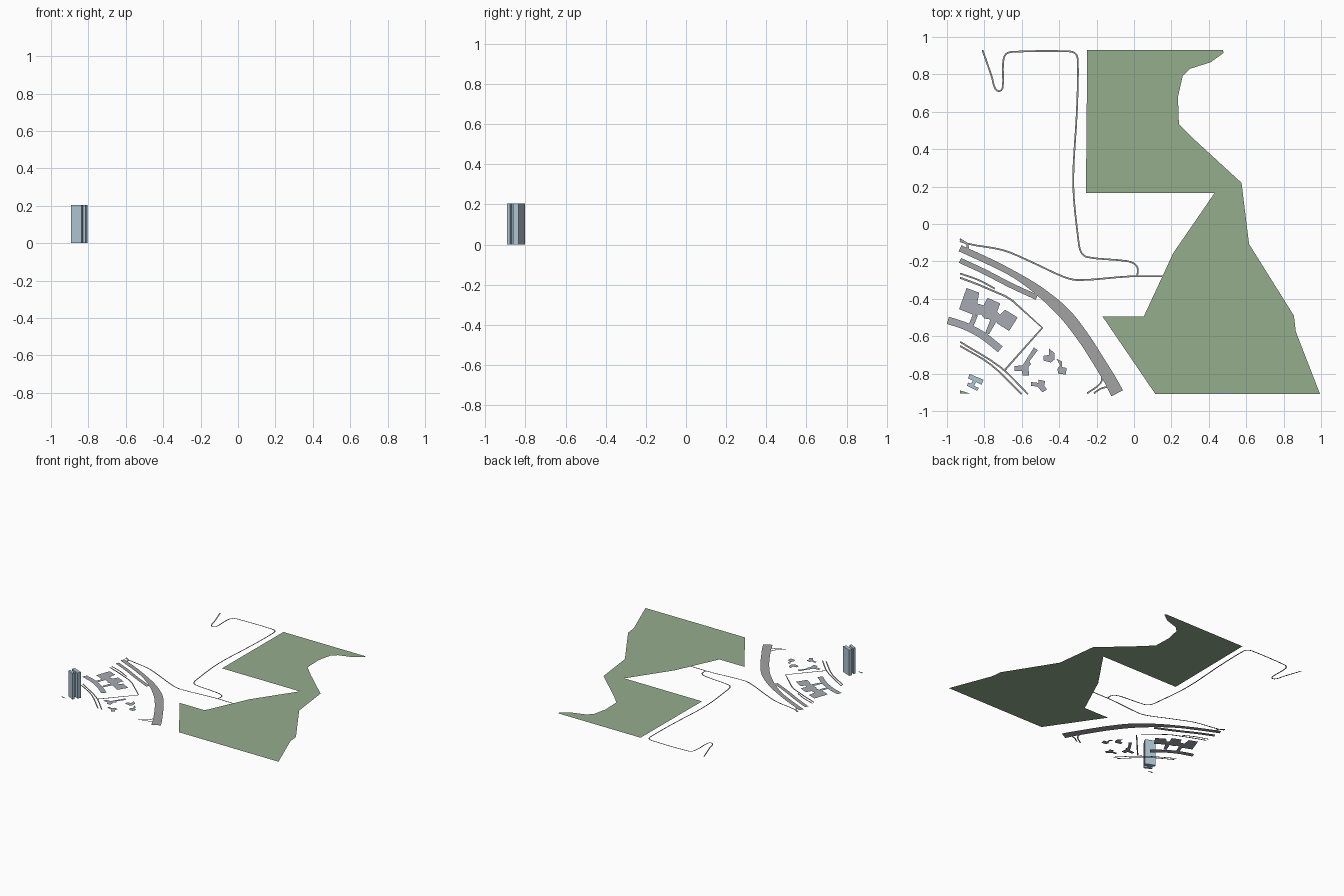
import bpy, bmesh
from mathutils import Vector

if "Cube" in bpy.data.objects:
    bpy.data.objects.remove(bpy.data.objects["Cube"])


def material(name, rgb):
    m = bpy.data.materials.new(name)
    m.diffuse_color = (*rgb, 1)
    m.use_nodes = True
    m.node_tree.nodes["Principled BSDF"].inputs["Base Color"].default_value = m.diffuse_color
    return m


GREEN = material("grass", (0.30, 0.42, 0.27))
GREY = material("asphalt", (0.36, 0.36, 0.37))
STONE = material("paving", (0.38, 0.41, 0.45))
GLASS = material("glass", (0.42, 0.56, 0.66))
WATER = material("water", (0.25, 0.42, 0.75))


def finish(name, bm, mat):
    me = bpy.data.meshes.new(name)
    bm.to_mesh(me)
    bm.free()
    ob = bpy.data.objects.new(name, me)
    me.materials.append(mat)
    bpy.context.collection.objects.link(ob)
    return ob


def plate(name, pts, mat, height=0.0, z=0.0):
    """Flat outline, extruded to a closed solid when height is given."""
    bm = bmesh.new()
    f = bm.faces.new([bm.verts.new((x, y, z)) for x, y in pts])
    f.normal_update()
    if f.normal.z < 0:
        f.normal_flip()
    if height:
        base = f.copy()
        base.normal_flip()
        r = bmesh.ops.extrude_face_region(bm, geom=[f])
        top = [v for v in r["geom"] if isinstance(v, bmesh.types.BMVert)]
        bmesh.ops.translate(bm, verts=top, vec=(0, 0, height))
        bmesh.ops.remove_doubles(bm, verts=bm.verts, dist=1e-5)
        bmesh.ops.recalc_face_normals(bm, faces=bm.faces)
    return finish(name, bm, mat)


def ribbon(name, pts, width=0.009, steps=4, mat=GREY):
    """Flat road along a smooth path; width is a number or one per point."""
    ws = width if isinstance(width, list) else [width] * len(pts)
    p = [Vector((x, y, w)) for (x, y), w in zip(pts, ws)]
    ext = [2 * p[0] - p[1]] + p + [2 * p[-1] - p[-2]]
    path = []
    for i in range(1, len(ext) - 2):
        a, b, c, d = ext[i - 1:i + 3]
        # tangents limited to the local span so tight corners do not overshoot
        span = (c - b).length
        t0 = (c - a).normalized() * span if steps > 1 else c - b
        t1 = (d - b).normalized() * span if steps > 1 else c - b
        for k in range(steps):
            t = k / steps
            path.append((2*t**3 - 3*t*t + 1) * b + (t**3 - 2*t*t + t) * t0
                        + (3*t*t - 2*t**3) * c + (t**3 - t*t) * t1)
    path.append(p[-1])
    bm = bmesh.new()
    rows = []
    for i, q in enumerate(path):
        t = path[min(i + 1, len(path) - 1)] - path[max(i - 1, 0)]
        n = Vector((-t.y, t.x, 0)).normalized() * q.z / 2
        c = Vector((q.x, q.y, 0))
        rows.append((bm.verts.new(c + n), bm.verts.new(c - n)))
    for (a, b), (c, d) in zip(rows, rows[1:]):
        bm.faces.new((a, b, d, c))
    return finish(name, bm, mat)


# Large green park
plate("park", [(-.25, .93), (.475, .93), (.48, .915), (.41, .865), (.30, .83),
               (.26, .79), (.235, .68), (.24, .535), (.33, .445), (.575, .22),
               (.615, -.107), (.855, -.49), (.865, -.575), (.995, -.91),
               (.115, -.91), (-.168, -.495), (.052, -.495), (.21, -.155),
               (.43, .165), (-.257, .165)], GREEN)
plate("lawn_strip", [(-.93, -.89), (-.88, -.905), (-.93, -.905)], GREEN)
plate("pond", [(.37, -.91), (.42, -.904), (.50, -.902), (.58, -.91)], WATER, z=.0005)

# Narrow country roads
ribbon("north_road", [(-.81, .93), (-.76, .785), (-.745, .73), (-.722, .71),
                      (-.702, .73), (-.70, .86), (-.685, .908), (-.64, .921),
                      (-.35, .923), (-.31, .908), (-.30, .86), (-.305, .61),
                      (-.325, .215), (-.297, -.09), (-.283, -.15), (-.25, -.177),
                      (-.04, -.198), (.005, -.215), (.02, -.24), (.017, -.278)])
ribbon("east_road", [(-.93, -.08), (-.89, -.105), (-.70, -.14), (-.555, -.20),
                     (-.37, -.285), (-.29, -.30), (-.02, -.28), (.155, -.28)])

# Motorway carriageways and ramps
ribbon("motorway", [(-.93, -.13), (-.77, -.203), (-.637, -.272), (-.505, -.36),
                    (-.37, -.48), (-.265, -.615), (-.185, -.74), (-.13, -.83),
                    (-.09, -.905)],
       [.035, .035, .035, .05, .064, .064, .064, .066, .07])
ribbon("motorway_branch", [(-.93, -.195), (-.80, -.255), (-.665, -.325),
                           (-.52, -.392)], .028)
ribbon("ramp_west", [(-.17, -.80), (-.178, -.85), (-.25, -.905)])
ribbon("ramp_east", [(-.11, -.87), (-.17, -.877), (-.215, -.905)])
ribbon("ramp_north", [(-.93, -.09), (-.895, -.105), (-.888, -.13)], .012)

# Local streets
ribbon("upper_street", [(-.93, -.265), (-.83, -.30), (-.745, -.345)])
ribbon("ring_street", [(-.93, -.287), (-.83, -.325), (-.69, -.385),
                       (-.65, -.41), (-.49, -.555), (-.69, -.78)], .01, 1)
ribbon("south_street_a", [(-.93, -.63), (-.715, -.765), (-.567, -.91)])
ribbon("south_street_b", [(-.93, -.652), (-.765, -.752), (-.60, -.91)])

# Flat campus footprint: three blocks, joining legs and curved wing
plate("campus_blocks", [(-.895, -.342), (-.828, -.367), (-.838, -.425),
                        (-.805, -.435), (-.783, -.395), (-.715, -.425),
                        (-.732, -.47), (-.715, -.485), (-.69, -.458),
                        (-.622, -.50), (-.668, -.572), (-.73, -.532),
                        (-.745, -.515), (-.80, -.505), (-.815, -.485),
                        (-.86, -.485), (-.935, -.455)], STONE)
plate("campus_leg_west", [(-.86, -.48), (-.835, -.49), (-.86, -.55),
                          (-.885, -.54)], STONE)
plate("campus_leg_east", [(-.765, -.505), (-.735, -.52), (-.775, -.59),
                          (-.795, -.58)], STONE)
ribbon("campus_wing", [(-.995, -.515), (-.905, -.545), (-.81, -.595),
                       (-.715, -.67)], .04, mat=STONE)

# Small house footprints
plate("house_west", [(-.535, -.66), (-.515, -.675), (-.56, -.735), (-.55, -.75),
                     (-.565, -.765), (-.56, -.81), (-.595, -.81), (-.60, -.785),
                     (-.64, -.785), (-.64, -.76), (-.595, -.755)], STONE)
plate("house_north", [(-.455, -.665), (-.425, -.69), (-.425, -.725),
                      (-.445, -.74), (-.485, -.73), (-.485, -.705),
                      (-.455, -.70)], STONE)
plate("house_east", [(-.415, -.72), (-.385, -.735), (-.385, -.765),
                     (-.36, -.77), (-.365, -.805), (-.405, -.80),
                     (-.41, -.775), (-.395, -.755)], STONE)
plate("house_south", [(-.51, -.832), (-.475, -.84), (-.48, -.865),
                      (-.465, -.885), (-.49, -.90), (-.515, -.87),
                      (-.55, -.865), (-.55, -.845), (-.51, -.85)], STONE)

# Tower with two offset wings joined by a core
plate("tower", [(-.878, -.802), (-.805, -.833), (-.815, -.86), (-.845, -.845),
                (-.855, -.866), (-.83, -.876), (-.837, -.892), (-.893, -.865),
                (-.887, -.848), (-.872, -.853), (-.86, -.838), (-.888, -.824)],
      GLASS, height=.205)
